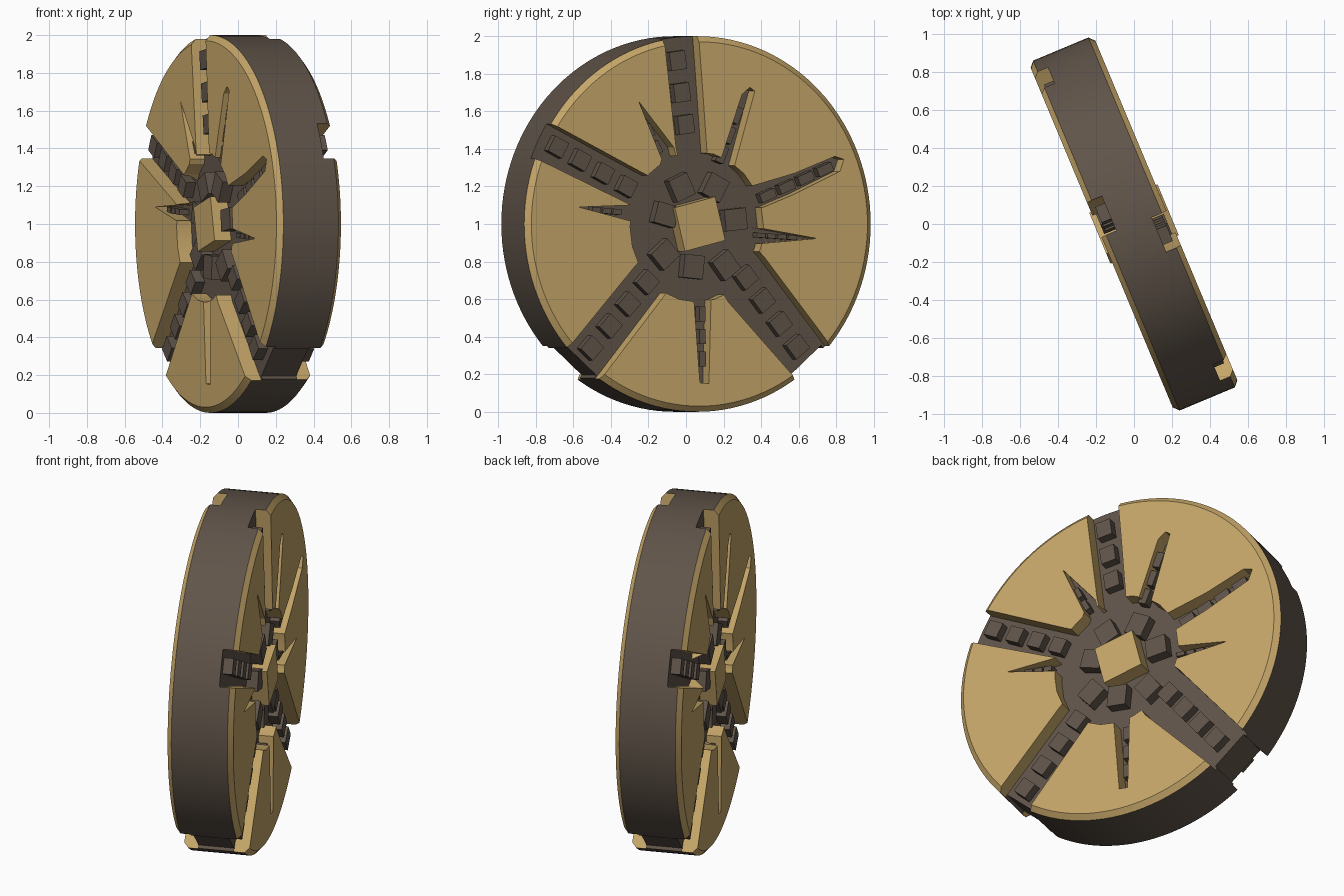
import bpy, bmesh, math
from mathutils import Matrix, Vector

if "Cube" in bpy.data.objects:
    bpy.data.objects.remove(bpy.data.objects["Cube"])

YAW = math.radians(22.7)
HALF, FLOOR = 0.185, 0.10      # half thickness, height of the groove floor


def material(name, col):
    m = bpy.data.materials.new(name)
    m.diffuse_color = (*col, 1)
    m.use_nodes = True
    m.node_tree.nodes["Principled BSDF"].inputs["Base Color"].default_value = m.diffuse_color
    return m


TAN = material("tan_wood", (0.56, 0.38, 0.14))
DARK = material("dark_wood", (0.117, 0.089, 0.067))


def finish(name, bm, turn=0.0):
    """Local frame: x is the wheel axis, y/z the wheel plane around its centre."""
    bmesh.ops.recalc_face_normals(bm, faces=bm.faces)
    bm.transform(Matrix.Translation((0, 0, 1)) @ Matrix.Rotation(YAW + turn, 4, 'Z'))
    me = bpy.data.meshes.new(name)
    bm.to_mesh(me)
    bm.free()
    me.materials.append(TAN)
    me.materials.append(DARK)
    ob = bpy.data.objects.new(name, me)
    bpy.context.collection.objects.link(ob)
    return ob


def wheel_disc(n=128):
    bm = bmesh.new()
    profile = [(-HALF, 0.97), (-0.158, 1.0), (0.158, 1.0), (HALF, 0.97)]
    rings = [[bm.verts.new((x, r * math.cos(2 * math.pi * i / n), r * math.sin(2 * math.pi * i / n)))
              for i in range(n)] for x, r in profile]
    for k in range(3):
        for i in range(n):
            j = (i + 1) % n
            f = bm.faces.new((rings[k][i], rings[k][j], rings[k + 1][j], rings[k + 1][i]))
            f.material_index = 1 if k == 1 else 0
    bm.faces.new(rings[0])
    bm.faces.new(rings[3])
    return finish("wheel_disc", bm)


def groove_cutter(pts, turn):
    bm = bmesh.new()
    lo = [bm.verts.new((FLOOR, y, z)) for y, z in pts]
    hi = [bm.verts.new((0.3, y, z)) for y, z in pts]
    bm.faces.new(lo).material_index = 1
    bm.faces.new(hi)
    for i in range(len(pts)):
        j = (i + 1) % len(pts)
        bm.faces.new((lo[i], lo[j], hi[j], hi[i]))
    return finish("groove_cutter", bm, turn)


def box(bm, centre, size, angle, mat):
    m = Matrix.Translation(centre) @ Matrix.Rotation(angle, 4, 'X') @ Matrix.Diagonal((*size, 1))
    vs = bmesh.ops.create_cube(bm, size=1, matrix=m)["verts"]
    for f in {f for v in vs for f in v.link_faces}:
        f.material_index = mat


# Groove outlines on one face (y, z)
hub = [(-0.015 + 0.385 * math.cos(math.tau * i / 24), -0.015 + 0.40 * math.sin(math.tau * i / 24))
       for i in range(24)]
grooves = [
    hub,
    [(-0.11, 0.3), (-0.135, 0.41), (-0.21, 1.05), (-0.008, 1.05), (0.02, 0.7), (0.05, 0.3)],
    [(-0.28, 0.25), (-0.343, 0.28), (-0.93, 0.575), (-1.02, 0.385), (-0.40, 0.104), (-0.3, 0.06)],
    [(-0.3, -0.15), (-0.378, -0.232), (-0.80, -0.71), (-0.62, -0.89), (-0.181, -0.355), (-0.12, -0.28)],
    [(0.3, -0.1), (0.378, -0.18), (0.80, -0.70), (0.61, -0.88), (0.165, -0.413), (0.1, -0.3)],
    [(0.09, 0.25), (0.119, 0.328), (0.246, 0.69), (0.292, 0.728), (0.32, 0.707), (0.205, 0.317), (0.18, 0.25)],
    [(0.25, 0.19), (0.332, 0.21), (0.55, 0.27), (0.782, 0.36), (0.834, 0.344), (0.811, 0.28),
     (0.55, 0.16), (0.379, 0.093), (0.25, 0.06)],
    [(0.28, -0.01), (0.678, -0.077), (0.28, -0.11)],
    [(-0.035, -0.33), (-0.03, -0.42), (0.003, -0.845), (0.055, -0.85), (0.067, -0.40), (0.07, -0.33)],
    [(-0.3, 0.12), (-0.412, 0.10), (-0.695, 0.09), (-0.412, 0.02), (-0.3, 0.01)],
    [(-0.24, 0.28), (-0.216, 0.344), (-0.35, 0.653), (-0.147, 0.408), (-0.12, 0.3)],
]

# Wheel body with grooves cut in both faces
disc = wheel_disc()
cutters = [groove_cutter(g, t) for t in (0, math.pi) for g in grooves]

# Flats across the rim at the two lower spokes
bm = bmesh.new()
for a in (math.radians(228.2), math.radians(311.8)):
    box(bm, (0, 1.073 * math.cos(a), 1.073 * math.sin(a)), (0.5, 0.2, 0.238), a, 1)
cutters.append(finish("rim_flat_cutter", bm))

for c in cutters:
    c.hide_render = True
    mod = disc.modifiers.new("cut", 'BOOLEAN')
    mod.operation, mod.solver, mod.object = 'DIFFERENCE', 'EXACT', c
deps = bpy.context.evaluated_depsgraph_get()
carved = bpy.data.meshes.new_from_object(disc.evaluated_get(deps))
disc.modifiers.clear()
disc.data = carved
for c in cutters:
    bpy.data.objects.remove(c)
bpy.context.view_layer.objects.active = disc
disc.select_set(True)
bpy.ops.object.shade_smooth_by_angle(angle=math.radians(20))

# Rows of studs: start, end, count, length, width
rows = [
    ((-0.11, 0.87), (-0.063, 0.53), 3, 0.10, 0.09),
    ((-0.80, 0.41), (-0.40, 0.20), 4, 0.09, 0.09),
    ((-0.605, -0.66), (-0.283, -0.31), 4, 0.095, 0.095),
    ((0.29, -0.285), (0.583, -0.653), 4, 0.095, 0.10),
    ((0.144, 0.37), (0.23, 0.58), 3, 0.09, 0.05),
    ((0.41, 0.152), (0.74, 0.29), 4, 0.09, 0.05),
    ((0.03, -0.48), (0.03, -0.72), 3, 0.08, 0.035),
    ((0.37, -0.06), (0.55, -0.072), 4, 0.05, 0.025),
    ((-0.46, 0.065), (-0.58, 0.075), 3, 0.05, 0.03),
    ((-0.225, 0.41), (-0.27, 0.5), 2, 0.07, 0.03),
]
hub_studs = [(-0.09, 0.195), (0.104, 0.195), (0.22, 0.024), (0.167, -0.22),
             (-0.023, -0.227), (-0.185, -0.163), (-0.18, 0.05)]

for side, turn in (("right", 0), ("left", math.pi)):
    bm = bmesh.new()
    for a, b, n, length, width in rows:
        a, b = Vector(a), Vector(b)
        ang = math.atan2(b.y - a.y, b.x - a.x)
        for i in range(n):
            p = a.lerp(b, i / (n - 1))
            box(bm, (0.115, p.x, p.y), (0.08, length, width), ang, 1)
    for y, z in hub_studs:
        box(bm, (0.12, y, z), (0.09, 0.125, 0.115), math.atan2(z, y), 1)
    finish("studs_" + side, bm, turn)

    # Central block
    bm = bmesh.new()
    box(bm, (0.14, 0, 0), (0.11, 0.24, 0.24), math.radians(14), 0)
    finish("centre_block_" + side, bm, turn)
